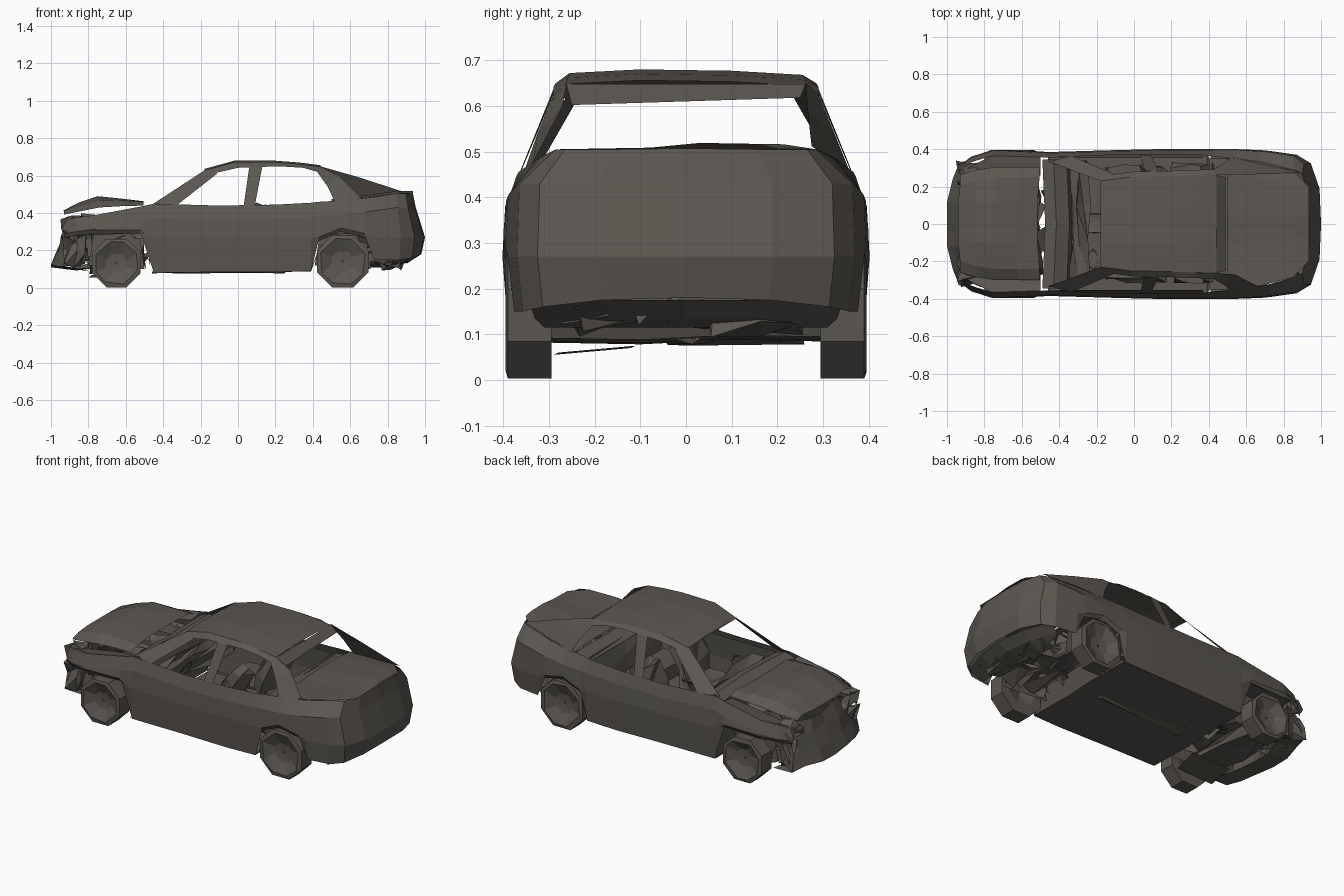
import bpy, bmesh, math, random
from mathutils import Vector

if "Cube" in bpy.data.objects:
    bpy.data.objects.remove(bpy.data.objects["Cube"])

random.seed(4)
mat = bpy.data.materials.new("scorched_grey")
mat.diffuse_color = (0.105, 0.095, 0.082, 1)
mat.use_nodes = True
mat.node_tree.nodes["Principled BSDF"].inputs["Base Color"].default_value = mat.diffuse_color


def make(name, verts, faces):
    me = bpy.data.meshes.new(name)
    me.from_pydata([tuple(v) for v in verts], [], faces)
    me.materials.append(mat)
    ob = bpy.data.objects.new(name, me)
    bpy.context.collection.objects.link(ob)
    return ob


def skin(name, rows):
    """Surface through rows of equal point count."""
    n = len(rows[0])
    faces = [(i * n + j, i * n + j + 1, (i + 1) * n + j + 1, (i + 1) * n + j)
             for i in range(len(rows) - 1) for j in range(n - 1)]
    return make(name, [p for r in rows for p in r], faces)


def flip(pts):
    return [(x, -y, z) for x, y, z in pts]


def plate(name, pts, both=False):
    make(name, pts, [tuple(range(len(pts)))])
    if both:
        make(name + "_mirror", flip(pts), [tuple(reversed(range(len(pts))))])


def crumpled(name, center, size, jitter=0.0, rot_y=0.0, cuts=1):
    """Box with randomly displaced corners, for burnt parts."""
    bm = bmesh.new()
    bmesh.ops.create_cube(bm, size=1)
    if jitter:
        bmesh.ops.subdivide_edges(bm, edges=bm.edges[:], cuts=cuts, use_grid_fill=True)
        bmesh.ops.triangulate(bm, faces=bm.faces[:])
    c, s = math.cos(rot_y), math.sin(rot_y)
    for v in bm.verts:
        p = Vector([v.co[i] * size[i] + random.uniform(-jitter, jitter) for i in range(3)])
        v.co = Vector((p.x * c + p.z * s, p.y, p.z * c - p.x * s)) + Vector(center)
    me = bpy.data.meshes.new(name)
    bm.to_mesh(me)
    bm.free()
    me.materials.append(mat)
    bpy.context.collection.objects.link(bpy.data.objects.new(name, me))


def debris(name, count, lo, hi, size):
    """Scattered bent triangles of torn sheet inside a box."""
    verts = []
    for _ in range(count):
        c = [random.uniform(a, b) for a, b in zip(lo, hi)]
        for _ in range(3):
            verts.append([min(max(v + random.uniform(-size, size), a), b) for v, a, b in zip(c, lo, hi)])
    make(name, verts, [(3 * i, 3 * i + 1, 3 * i + 2) for i in range(count)])


# Body sides and tail: x, half width, bottom z, belt z, belt inset
stations = [(-.93, .315, .27, .36, .03), (-.87, .36, .28, .375, .03), (-.76, .395, .29, .39, .03),
            (-.52, .388, .29, .435, .03), (-.45, .385, .08, .45, .03), (-.10, .395, .085, .44, .025),
            (.20, .402, .085, .445, .03), (.39, .402, .09, .455, .035), (.43, .40, .25, .46, .04),
            (.55, .40, .30, .467, .05), (.68, .395, .27, .48, .065), (.73, .39, .15, .487, .07),
            (.87, .37, .15, .505, .085), (.945, .325, .16, .505, .06), (.992, .19, .175, .505, .03),
            (1.0, 0, .18, .507, 0)]
side = []
for x, w, zb, zt, inset in stations:
    back = max(0, (x - .8) / .2)
    side.append([(x - .02 * back, w * .965, zb), (x, w, max(zb + .02, .27)),
                 (x - .05 * back, w * .985, zt - .075),
                 (x - .065 * back, w - inset, zt)])
skin("body_side_left", side)
skin("body_side_right", [flip(c) for c in side])

# Rear deck and parcel shelf
skin("rear_deck", [[(x, y * w, z + d) for y, d in ((-1, 0), (-.3, .003), (.15, .013), (.75, .011), (1, 0))]
                   for x, w, z in [(.50, .352, .462), (.70, .325, .484), (.85, .285, .505), (.935, .2, .506)]])
plate("parcel_shelf", [(.40, -.35, .43), (.51, -.35, .45), (.51, .35, .45), (.40, .35, .43)])

# Roof with folded side rails
roof = []
for x, w, z, rail in [(-.18, .23, .628, .605), (-.02, .25, .672, .642), (.2, .255, .672, .65),
                      (.33, .26, .662, .642), (.44, .262, .648, .61)]:
    roof.append([(x + .02, -w - .03, rail), (x, -w, z), (x, -.1, z + .008), (x, .1, z + .005),
                 (x, w, z - .004), (x + .02, w + .03, rail)])
skin("roof", roof)
plate("roof_front_header", [(-.18, -.23, .628), (-.18, .23, .628), (-.13, .23, .622), (-.13, -.23, .622)])
plate("roof_rear_header", [(.44, -.262, .648), (.44, .262, .648), (.49, .25, .618), (.49, -.25, .602)])

# Window pillars
plate("front_pillar", [(-.46, .335, .445), (-.18, .23, .628), (-.11, .268, .612), (-.33, .362, .44)], True)
plate("middle_pillar", [(.03, .37, .435), (.09, .37, .44), (.13, .285, .65), (.06, .282, .645)], True)
skin("rear_pillar_right", [[(.42, -.29, .625), (.44, -.262, .648)], [(.48, -.325, .54), (.54, -.27, .60)],
                           [(.52, -.355, .455), (.66, -.333, .48)]])
skin("rear_quarter_left", [[(.42, .29, .625), (.44, .262, .65)], [(.48, .325, .54), (.65, .266, .59)],
                           [(.52, .357, .46), (.89, .275, .512)], [(.70, .328, .485), (.87, .285, .505)]])

# Sprung hood lid, crowned, edges drooping to the fender line
skin("hood", [[(x, -.30 + d, e), (x, -.24 + d, (z + e) / 2 + .01), (x - .01, -.1, z),
               (x - .01, .12, z), (x, .25 - d, (z + e) / 2 + .012), (x, .305 - d, e + .005)]
              for x, z, e, d in [(-.93, .41, .392, .04), (-.84, .457, .41, .015), (-.74, .49, .43, 0),
                                 (-.62, .478, .437, 0), (-.505, .462, .44, 0)]])

# Cowl, firewall, dashboard, floor
skin("cowl", [[(x, -.345, z), (x + .015, 0, z + .005), (x, .345, z)]
              for x, z in [(-.49, .425), (-.43, .452), (-.36, .425), (-.34, .36)]])
plate("firewall", [(-.46, -.37, .09), (-.46, .37, .09), (-.46, .35, .43), (-.46, -.35, .43)])
crumpled("dashboard", (-.30, 0, .34), (.09, .64, .10), .025, 0, 2)
skin("floor", [[(x, -w, z), (x, -.1, z - .005), (x, .1, z + .005), (x, w, z)]
               for x, w, z in [(-.46, .372, .083), (0, .38, .086), (.39, .385, .093), (.43, .27, .20)]])
crumpled("centre_tunnel", (-.05, 0, .13), (.6, .09, .08), .015)

# Inner fender shelves, wheel housings, door trim, seats
for s, tag in ((1, "left"), (-1, "right")):
    plate("fender_shelf_" + tag, [(-.92, s * .285, .36), (-.76, s * .365, .39), (-.50, s * .358, .435),
                                  (-.50, s * .27, .42), (-.86, s * .24, .35)])
    for x0, x1, where in ((-.80, -.50, "front"), (.41, .71, "rear")):
        plate(where + "_wheel_housing_" + tag, [(x0, s * .26, .12), (x0 + .03, s * .26, .30),
                                                (x1 - .03, s * .26, .31), (x1, s * .26, .10)])
        plate(where + "_arch_roof_" + tag, [(x0, s * .26, .28), (x0, s * .385, .285),
                                            (x1, s * .385, .295), (x1, s * .26, .30)])
    skin("door_trim_" + tag, [[(x, s * .365, .10), (x, s * .372, .28), (x, s * .352, .425)]
                              for x in (-.40, -.1, .06, .37)])
    crumpled("seat_cushion_" + tag, (-.04, s * .19, .19), (.24, .22, .09), .02)
    crumpled("seat_back_" + tag, (.10, s * .19, .31), (.06, .22, .25), .02, .25)
crumpled("rear_bench_cushion", (.30, 0, .22), (.18, .62, .08), .02)
crumpled("rear_bench_back", (.41, 0, .33), (.05, .62, .20), .015, .25)

# Steering wheel
rim = []
for k in range(9):
    a = math.tau * k / 8
    rim.append([(-.22 + .025 * math.cos(a), -.19 + .06 * f * math.sin(a), .37 + .055 * f * math.cos(a))
                for f in (1, .8)])
skin("steering_wheel", rim)

# Burnt engine bay and nose
crumpled("engine", (-.67, .02, .26), (.26, .34, .19), .045, 0, 2)
crumpled("radiator", (-.85, 0, .26), (.05, .48, .18), .03, -.15, 2)
crumpled("front_crossmember", (-.70, 0, .12), (.18, .48, .05), .025)
crumpled("battery_box", (-.56, -.18, .32), (.10, .14, .12), .025)
debris("engine_bay_scrap", 70, (-.90, -.29, .10), (-.47, .29, .38), .09)
plate("loose_undertray", [(-.80, -.29, .055), (-.55, -.28, .06), (-.52, -.11, .075), (-.78, -.12, .07)])
for s, tag in ((1, "left"), (-1, "right")):
    crumpled("headlight_shell_" + tag, (-.885, s * .26, .32), (.08, .10, .09), .025)
    crumpled("bumper_end_" + tag, (-.88, s * .28, .20), (.10, .07, .14), .025)
nose = []
for y in (-.335, -.25, -.12, 0, .12, .25, .335):
    x = -1.0 + .55 * max(0, abs(y) - .12) ** 1.4
    j = random.uniform(-.02, .02)
    nose.append([(x + .14, y * .9, .10 + j * .5), (x, y * .97, .125 - abs(j)), (x + .04 + j, y, .20 + j),
                 (x + .055 - j, y * .97, .28), (x + .10 + j, y * .92, .36 + j)])
skin("front_bumper", nose)

# Rear underbody, torn trunk floor and bumper lip
crumpled("rear_axle", (.57, 0, .17), (.10, .54, .07), .025)
crumpled("fuel_tank", (.76, -.05, .17), (.20, .40, .09), .03, 0, 2)
crumpled("exhaust_box", (.82, .15, .14), (.10, .18, .06), .02)
debris("trunk_floor_scrap", 45, (.44, -.28, .12), (.91, .28, .28), .10)
skin("rear_bumper_lip", [[(.972 - abs(y) ** 2 * .7, y, .175), (.91 - abs(y) ** 2 * .7, y * .96, .135),
                          (.82, y * .9, .115)] for y in (-.345, -.18, 0, .18, .345)])

# Wheels: square-shouldered eight-sided tyres, bent dished outer face
for x, r, where in ((-.65, .14, "front"), (.56, .15, "rear")):
    for s, tag in ((1, "left"), (-1, "right")):
        prof = [(.32, .005), (.295, r * .6), (.295, r), (.39, r), (.395, r * .85), (.365, r * .4), (.36, .005)]
        rows = []
        for k in range(8):
            a = math.tau * (k + .5) / 8
            row = []
            for i, (y, q) in enumerate(prof):
                b = a + (random.uniform(-.2, .2) if i in (1, 4, 5) else 0)
                row.append((x + q * math.cos(b), s * y, r * .924 + .003 + q * math.sin(b)))
            rows.append(row)
        skin(where + "_wheel_" + tag, rows + rows[:1])
